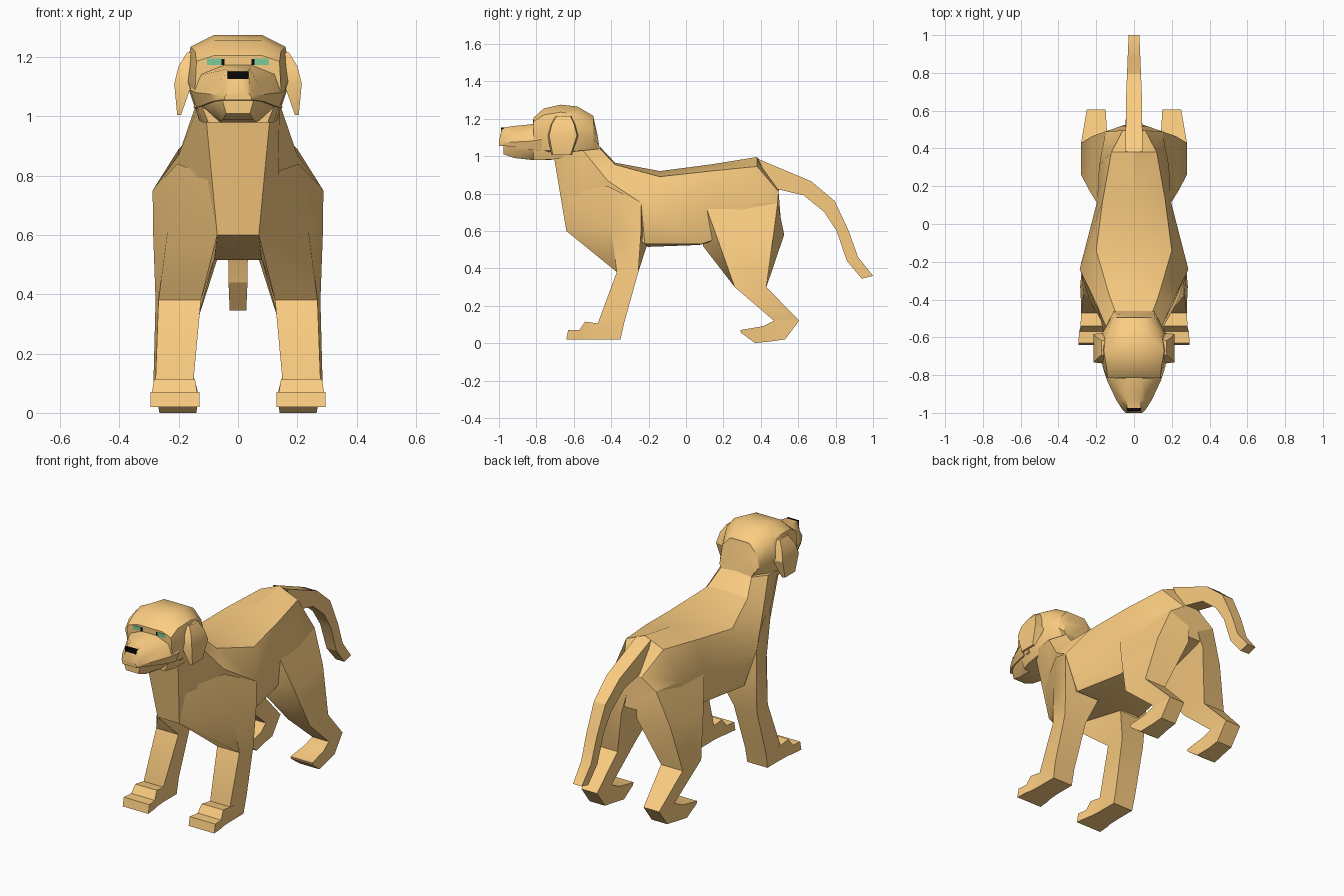
import bpy, bmesh, math


def mat(name, r, g, b):
    m = bpy.data.materials.new(name)
    m.diffuse_color = (r, g, b, 1)
    return m


FUR = mat("fur", 0.97, 0.61, 0.22)
BLACK = mat("black", 0.002, 0.002, 0.002)
GREEN = mat("green", 0.2, 0.6, 0.32)


def loft(name, rings, material=FUR, angle=32):
    """Skin a list of equal-length rings of 3D points and cap both ends."""
    bm = bmesh.new()
    vs = [[bm.verts.new(p) for p in r] for r in rings]
    n = len(rings[0])
    for a, b in zip(vs, vs[1:]):
        for i in range(n):
            j = (i + 1) % n
            bm.faces.new((a[i], a[j], b[j], b[i]))
    bm.faces.new(vs[0])
    bm.faces.new(vs[-1])
    bmesh.ops.recalc_face_normals(bm, faces=bm.faces)
    me = bpy.data.meshes.new(name)
    bm.to_mesh(me)
    bm.free()
    me.materials.append(material)
    me.shade_smooth()
    me.set_sharp_from_angle(angle=math.radians(angle))
    ob = bpy.data.objects.new(name, me)
    bpy.context.collection.objects.link(ob)
    return ob


def sym(half):
    """Complete a right-hand half ring with its mirror image."""
    return half + [(-x, y, z) for x, y, z in reversed(half) if x > 0]


def pair(name, rings, material=FUR):
    for side, s in (("right", 1), ("left", -1)):
        loft(f"{name}_{side}", [[(s * x, y, z) for x, y, z in r] for r in rings], material)


def slab(x0, x1, top, bottom):
    """Four-point ring from (y, z) top and bottom points."""
    return [(x0, *top), (x1, *top), (x1, *bottom), (x0, *bottom)]


# Torso and neck: ridge, back edge, upper side, lower side, belly edge
torso = [
    [(0, -.46, 1.05), (.10, -.46, 1.04), (.145, -.55, 1.03), (.14, -.65, 1.02), (.11, -.71, 1.02)],
    [(0, -.38, .965), (.13, -.38, .955), (.20, -.42, .87), (.135, -.55, .74), (.07, -.64, .60)],
    [(0, -.14, .92), (.20, -.14, .89), (.288, -.24, .75), (.22, -.22, .53), (.08, -.20, .515)],
    [(0, .13, .955), (.165, .13, .92), (.195, .12, .72), (.16, .08, .53), (.08, .07, .525)],
    [(0, .38, .995), (.12, .38, .945), (.185, .31, .75), (.16, .30, .60), (.08, .26, .57)],
    [(0, .50, .83), (.06, .495, .81), (.15, .49, .75), (.13, .495, .65), (.04, .51, .62)],
]
loft("torso", [sym(r) for r in torso])

# Front legs: front-inner, front-outer, back-outer, back-inner
pair("front_leg", [
    [(.09, -.66, .80), (.205, -.42, .84), (.288, -.24, .75), (.08, -.22, .62)],
    [(.07, -.64, .60), (.237, -.40, .62), (.286, -.24, .60), (.08, -.21, .52)],
    [(.125, -.37, .38), (.268, -.37, .38), (.278, -.255, .38), (.13, -.255, .38)],
    [(.15, -.47, .11), (.278, -.47, .11), (.285, -.33, .11), (.15, -.33, .11)],
    [(.15, -.47, .02), (.278, -.47, .02), (.28, -.35, .02), (.15, -.35, .02)],
])
pair("front_foot", [
    slab(.15, .28, (-.37, .09), (-.355, .02)),
    slab(.15, .28, (-.47, .105), (-.47, .02)),
    slab(.145, .283, (-.54, .115), (-.54, .02)),
    slab(.138, .29, (-.57, .07), (-.57, .02)),
    slab(.13, .295, (-.63, .07), (-.64, .02)),
])

# Rear legs, same corner order
pair("rear_leg", [
    [(.08, .10, .58), (.195, .11, .72), (.15, .49, .75), (.03, .50, .70)],
    [(.08, .09, .52), (.235, .175, .54), (.222, .465, .56), (.05, .525, .58)],
    [(.14, .26, .30), (.28, .26, .30), (.28, .43, .30), (.14, .43, .30)],
    [(.15, .47, .12), (.255, .47, .12), (.25, .605, .12), (.15, .605, .12)],
])
pair("rear_foot", [
    slab(.15, .25, (.605, .12), (.53, .02)),
    slab(.15, .255, (.47, .12), (.46, .01)),
    slab(.14, .265, (.41, .09), (.37, .0)),
    slab(.135, .275, (.29, .07), (.295, .055)),
])

# Tail: (top y, z), (bottom y, z), half width
loft("tail", [slab(-w, w, t, b) for t, b, w in [
    ((.385, .985), (.46, .83), .045),
    ((.67, .865), (.63, .79), .042),
    ((.795, .76), (.74, .70), .037),
    ((.87, .60), (.805, .60), .034),
    ((.92, .46), (.86, .44), .032),
    ((1.0, .36), (.94, .345), .028),
]], angle=20)

# Head: crown edge, temple, cheek, jaw edge as (y, x, z, x, z, ...)
head = [
    (-.495, .06, 1.215, .11, 1.16, .125, 1.09, .09, 1.03),
    (-.58, .07, 1.265, .145, 1.22, .17, 1.12, .12, 1.0),
    (-.67, .08, 1.275, .16, 1.235, .18, 1.13, .13, .985),
    (-.76, .08, 1.255, .145, 1.22, .165, 1.11, .12, .98),
    (-.815, .08, 1.205, .14, 1.185, .145, 1.09, .10, .98),
]
loft("head", [sym([(r[i], r[0], r[i + 1]) for i in (1, 3, 5, 7)]) for r in head], angle=38)
loft("head_back", [
    sym([(.06, -.496, 1.214), (.11, -.495, 1.16), (.125, -.495, 1.09), (.09, -.495, 1.03)]),
    sym([(.06, -.485, 1.16), (.09, -.475, 1.12), (.11, -.465, 1.06), (.09, -.46, 1.03)]),
])

# Muzzle and lower jaw
muzzle = [
    (-.77, .05, 1.18, .13, 1.15, .162, 1.09, .14, 1.03),
    (-.83, .045, 1.17, .12, 1.14, .142, 1.08, .125, 1.035),
    (-.93, .038, 1.16, .07, 1.11, .095, 1.075, .088, 1.05),
    (-.985, .035, 1.15, .042, 1.10, .06, 1.07, .055, 1.055),
    (-1.0, .03, 1.08, .038, 1.075, .045, 1.065, .045, 1.055),
]
loft("muzzle", [sym([(r[i], r[0], r[i + 1]) for i in (1, 3, 5, 7)]) for r in muzzle], angle=40)
jaw = [
    (-.72, .145, 1.05, .15, 1.03, .06, .98),
    (-.83, .122, 1.05, .115, 1.03, .06, .98),
    (-.92, .085, 1.055, .08, 1.035, .05, .99),
    (-.975, .05, 1.055, .05, 1.045, .04, 1.01),
]
loft("lower_jaw", [sym([(r[i], r[0], r[i + 1]) for i in (1, 3, 5)]) for r in jaw])

# Nose
loft("nose", [
    [(-.036, y, 1.152), (.036, y, 1.152), (.036, y, 1.13), (.022, y, 1.112), (-.022, y, 1.112), (-.036, y, 1.13)]
    for y in (-.96, -.99)
], BLACK)

# Eyes with dark inner corners
pair("eye", [slab(.055, .105, (y, 1.195), (y, 1.173)) for y in (-.79, -.818)], GREEN)
pair("eye_corner", [slab(.045, .055, (y, 1.194), (y, 1.174)) for y in (-.79, -.818)], BLACK)


# Floppy ears: (z, inner x, outer x, front y, back y)
def ear_ring(z, xi, xo, yf, yb):
    return [(xi, yf, z), (xo, yf + .008, z), (xo, yb - .008, z), (xi, yb, z)]


pair("ear", [ear_ring(*r) for r in [
    (1.215, .13, .172, -.70, -.61),
    (1.17, .14, .20, -.725, -.59),
    (1.11, .155, .215, -.74, -.575),
    (1.005, .192, .205, -.72, -.61),
]])
